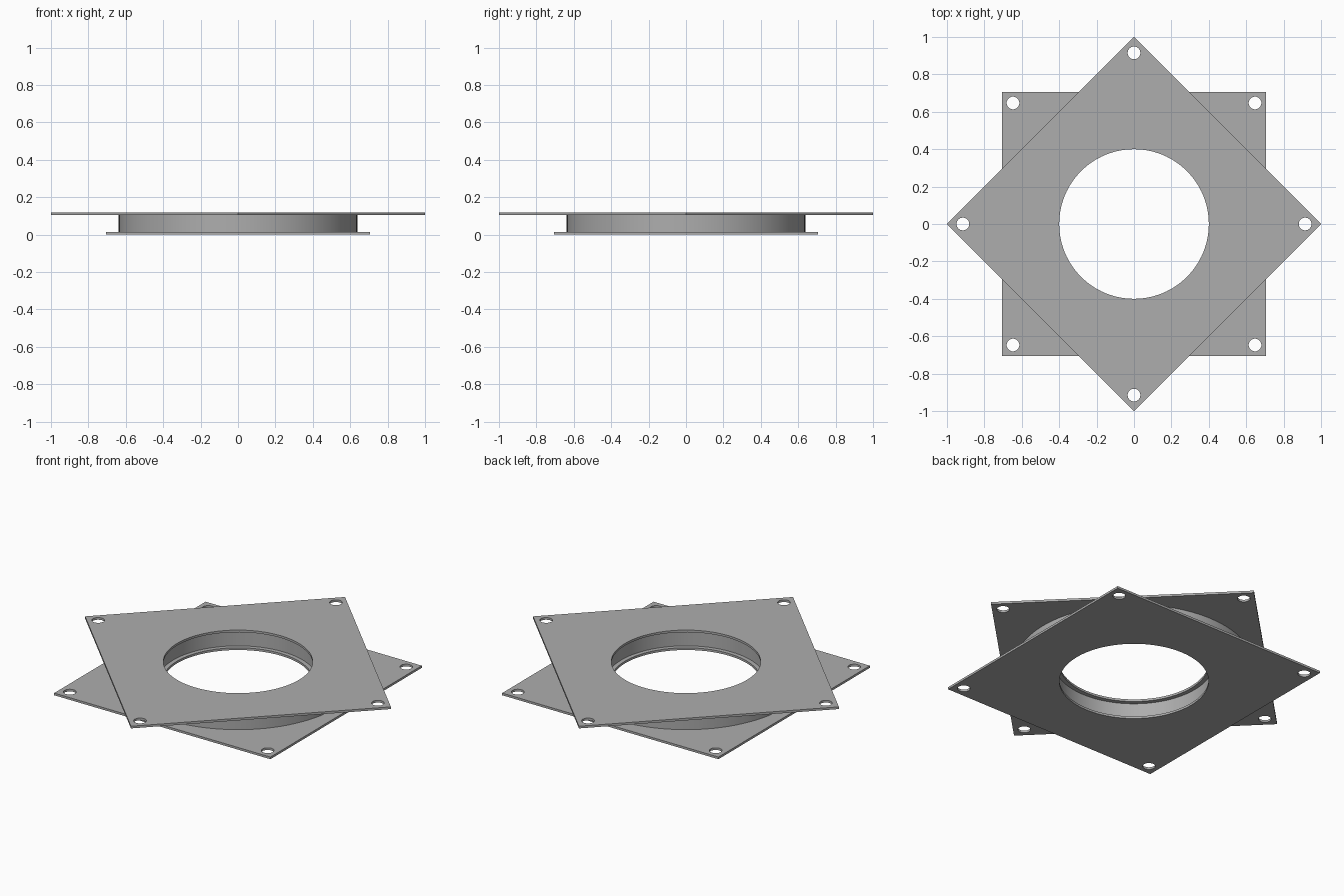
import bpy, bmesh
from math import cos, sin, pi, radians
from mathutils import Matrix

cube = bpy.data.objects.get("Cube")
if cube:
    bpy.data.objects.remove(cube)

HEIGHT, THICK = 0.118, 0.013
HALF = 0.707            # half side of each square plate
BORE, BOLT = 0.4, 0.034
BOLT_AT = 0.647         # bolt hole offset from the plate centre

metal = bpy.data.materials.new("grey metal")
metal.use_nodes = True
grey = (0.42, 0.42, 0.42, 1)
metal.diffuse_color = grey
metal.node_tree.nodes["Principled BSDF"].inputs["Base Color"].default_value = grey


def make_object(name, bm):
    mesh = bpy.data.meshes.new(name)
    bm.to_mesh(mesh)
    bm.free()
    mesh.materials.append(metal)
    obj = bpy.data.objects.new(name, mesh)
    bpy.context.collection.objects.link(obj)
    return obj


def activate(obj):
    bpy.ops.object.select_all(action='DESELECT')
    obj.select_set(True)
    bpy.context.view_layer.objects.active = obj


def smooth(obj):
    activate(obj)
    bpy.ops.object.shade_smooth_by_angle(angle=radians(30))


def plate(name, z, turn):
    """Square sheet with a large bore and a bolt hole in each corner."""
    bm = bmesh.new()
    bmesh.ops.create_cube(bm, size=1, matrix=Matrix.Diagonal((2 * HALF, 2 * HALF, THICK, 1)))
    obj = make_object(name, bm)

    holes = bmesh.new()
    corners = [(x, y, BOLT) for x in (-BOLT_AT, BOLT_AT) for y in (-BOLT_AT, BOLT_AT)]
    for x, y, r in [(0, 0, BORE)] + corners:
        bmesh.ops.create_cone(holes, cap_ends=True, segments=96 if r == BORE else 32,
                              radius1=r, radius2=r, depth=0.1,
                              matrix=Matrix.Translation((x, y, 0)))
    cutter = make_object("hole_cutter", holes)
    cutter.hide_render = True

    cut = obj.modifiers.new("holes", 'BOOLEAN')
    cut.operation = 'DIFFERENCE'
    cut.solver = 'EXACT'
    cut.object = cutter
    activate(obj)
    bpy.ops.object.modifier_apply(modifier=cut.name)
    bpy.data.objects.remove(cutter)

    obj.data.transform(Matrix.Translation((0, 0, z)) @ Matrix.Rotation(turn, 4, 'Z'))
    smooth(obj)


def ring(name, inner, outer, z0, z1, segments=96):
    """Flat-sided ring swept from a rectangular section."""
    bm = bmesh.new()
    section = [(inner, z0), (outer, z0), (outer, z1), (inner, z1)]
    loops = []
    for i in range(segments):
        a = 2 * pi * i / segments
        loops.append([bm.verts.new((r * cos(a), r * sin(a), z)) for r, z in section])
    for i, here in enumerate(loops):
        there = loops[(i + 1) % segments]
        for j in range(4):
            k = (j + 1) % 4
            bm.faces.new((here[j], there[j], there[k], here[k]))
    bmesh.ops.recalc_face_normals(bm, faces=bm.faces)
    smooth(make_object(name, bm))


# Two plates turned an eighth of a circle apart, with the bearing between them
plate("bottom_plate", THICK / 2, 0)
plate("top_plate", HEIGHT - THICK / 2, pi / 4)
ring("bearing_ring", 0.425, 0.638, THICK, HEIGHT - THICK)
